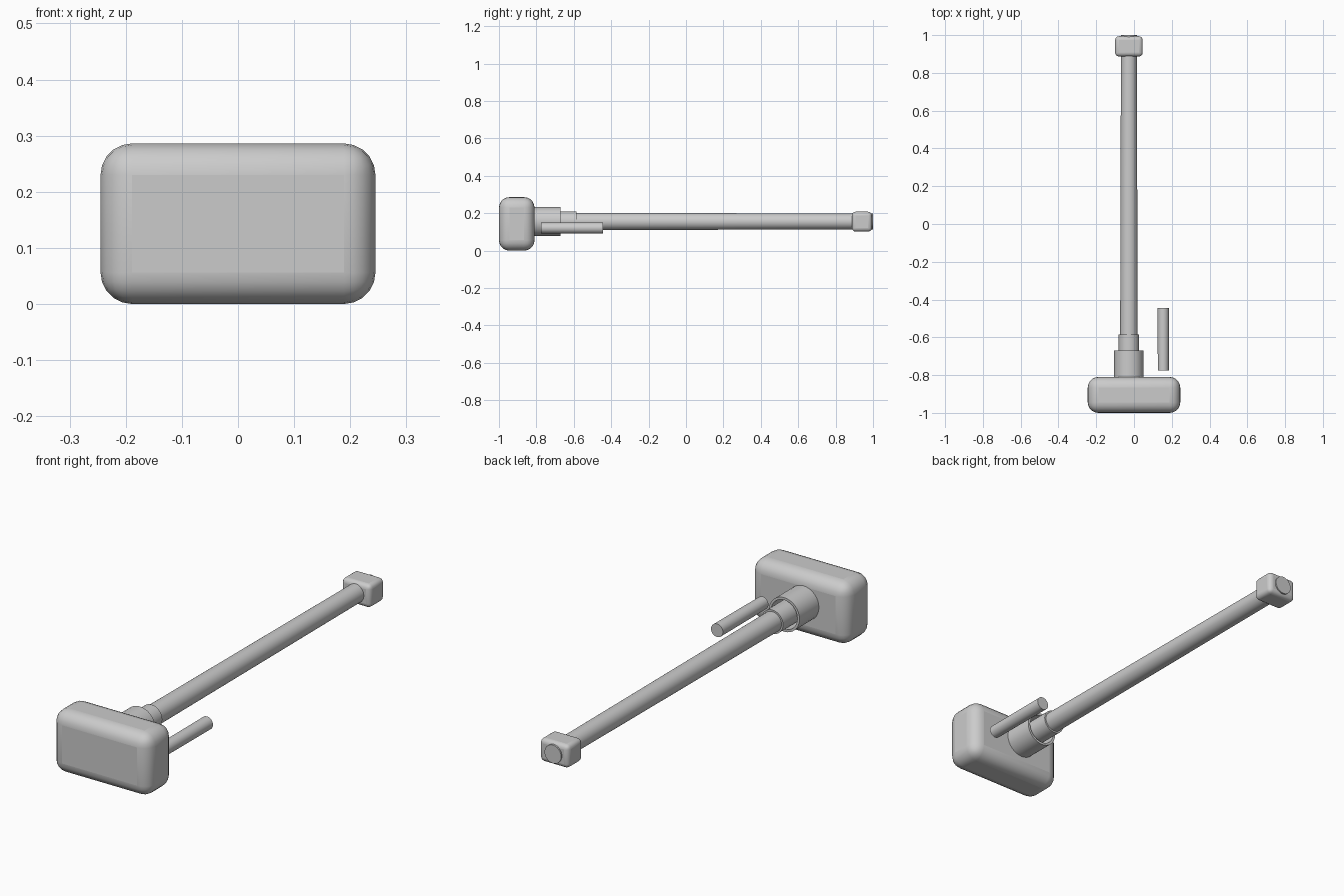
import bpy, math

if "Cube" in bpy.data.objects:
    bpy.data.objects.remove(bpy.data.objects["Cube"])

AXIS_X, AXIS_Z = -0.027, 0.156   # centre line of the shaft


def smooth(obj):
    bpy.ops.object.select_all(action='DESELECT')
    obj.select_set(True)
    bpy.context.view_layer.objects.active = obj
    bpy.ops.object.shade_smooth_by_angle(angle=math.radians(35))


def rounded_box(name, lo, hi, radius, segments):
    bpy.ops.mesh.primitive_cube_add(size=1, location=[(a + b) / 2 for a, b in zip(lo, hi)])
    obj = bpy.context.object
    obj.name = name
    obj.scale = [b - a for a, b in zip(lo, hi)]
    bpy.ops.object.transform_apply(location=False, rotation=False, scale=True)
    bev = obj.modifiers.new("Bevel", 'BEVEL')
    bev.width, bev.segments = radius, segments
    smooth(obj)
    return obj


def lathe_y(name, profile, x, z, sides=32):
    """Revolve a closed (radius, y) profile around a line parallel to y."""
    verts, faces, n = [], [], len(profile)
    for i in range(sides):
        a = 2 * math.pi * i / sides
        verts += [(r * math.cos(a), y, r * math.sin(a)) for r, y in profile]
    for i in range(sides):
        j = (i + 1) % sides
        for k in range(n):
            m = (k + 1) % n
            if profile[k][0] == 0 and profile[m][0] == 0:
                continue
            faces.append((i * n + k, i * n + m, j * n + m, j * n + k))
    mesh = bpy.data.meshes.new(name)
    mesh.from_pydata(verts, [], faces)
    obj = bpy.data.objects.new(name, mesh)
    bpy.context.collection.objects.link(obj)
    obj.location = (x, 0, z)
    # Merge axis points and fix normals
    bpy.context.view_layer.objects.active = obj
    bpy.ops.object.mode_set(mode='EDIT')
    bpy.ops.mesh.select_all(action='SELECT')
    bpy.ops.mesh.remove_doubles(threshold=1e-5)
    bpy.ops.mesh.normals_make_consistent(inside=False)
    bpy.ops.object.mode_set(mode='OBJECT')
    smooth(obj)
    return obj


def rod(name, r0, r1, y0, y1, x, z):
    return lathe_y(name, [(0, y0), (r0, y0), (r1, y1), (0, y1)], x, z)


# Large block at the front
rounded_box("head_block", (-0.245, -1.0, 0.0), (0.245, -0.81, 0.286), 0.056, 5)

# Hollow collar behind the block
lathe_y("collar", [(0.078, -0.82), (0.078, -0.67), (0.067, -0.67), (0.067, -0.82)],
        AXIS_X, AXIS_Z)

# Sleeve and long, slightly tapered shaft
rod("sleeve", 0.054, 0.054, -0.85, -0.585, AXIS_X, AXIS_Z)
rod("shaft", 0.047, 0.042, -0.85, 1.0, AXIS_X, AXIS_Z)

# Small block at the back end of the shaft
rounded_box("end_cap", (-0.1, 0.887, 0.102), (0.046, 0.994, 0.208), 0.02, 4)

# Separate side pin
rod("side_pin", 0.029, 0.03, -0.775, -0.445, 0.155, 0.121)
